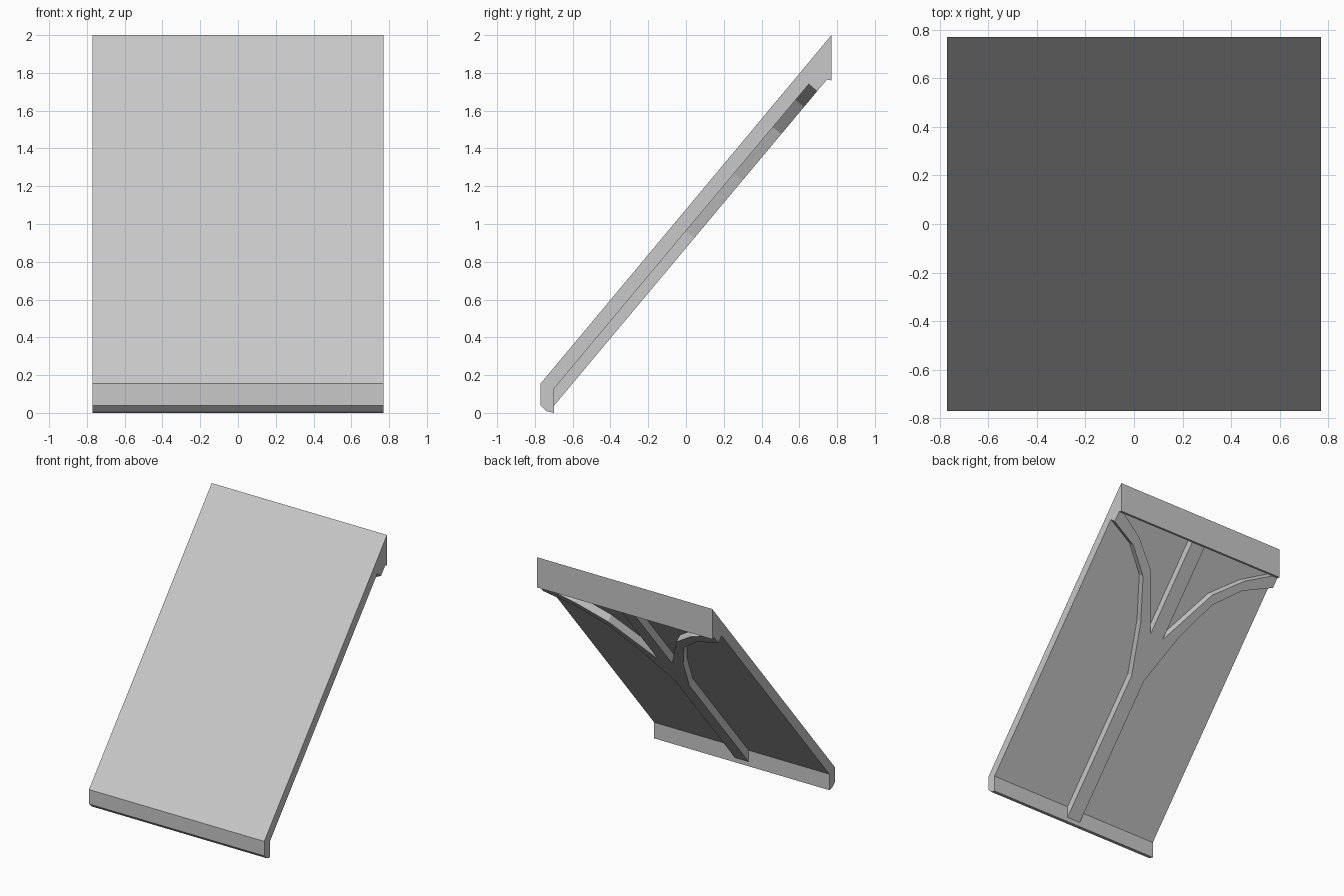
import bpy, bmesh
from mathutils import Vector

cube = bpy.data.objects.get("Cube")
if cube:
    bpy.data.objects.remove(cube, do_unlink=True)

HALF = 0.77          # half width of the panel
SLOPE = 1.195        # rise of the underside
DEPTH = 0.058        # beam depth below the underside
SINK = 0.01          # beam overlap into the panel


def underside(y):
    return 0.127 + (y + 0.70) * SLOPE


grey = bpy.data.materials.new("light_grey")
grey.use_nodes = True
colour = (0.58, 0.58, 0.58, 1)
grey.diffuse_color = colour
grey.node_tree.nodes["Principled BSDF"].inputs["Base Color"].default_value = colour


def prism(name, points, shift):
    """Extrude a planar outline by a vector into a closed solid."""
    bm = bmesh.new()
    face = bm.faces.new([bm.verts.new(p) for p in points])
    out = bmesh.ops.extrude_face_region(bm, geom=[face], use_keep_orig=True)
    moved = [v for v in out["geom"] if isinstance(v, bmesh.types.BMVert)]
    bmesh.ops.translate(bm, verts=moved, vec=shift)
    bmesh.ops.recalc_face_normals(bm, faces=bm.faces)
    mesh = bpy.data.meshes.new(name)
    bm.to_mesh(mesh)
    bm.free()
    mesh.materials.append(grey)
    obj = bpy.data.objects.new(name, mesh)
    bpy.context.collection.objects.link(obj)
    return obj


# Sloping panel with a front lip and a back lip, side profile in y and z
profile = [(-0.77, 0.155), (-0.77, 0.04), (-0.74, 0.01), (-0.70, 0.0),
           (-0.70, underside(-0.70)), (0.715, underside(0.715)),
           (0.72, 1.785), (0.745, 1.765), (0.77, 1.76), (0.77, 2.0)]
prism("sloping_panel", [(-HALF, y, z) for y, z in profile], Vector((2 * HALF, 0, 0)))

# Branching support beam: one half of its plan outline, mirrored
half = [(0.06, -0.76), (0.06, 0.0), (0.185, 0.255), (0.335, 0.46),
        (0.53, 0.58), (HALF, 0.65), (HALF, 0.72), (0.51, 0.625),
        (0.30, 0.505), (0.06, 0.217), (0.06, 0.72)]
outline = half + [(-x, y) for x, y in reversed(half)]
down = Vector((0, SLOPE, -1)).normalized()
base = [Vector((x, y, underside(y))) - down * SINK for x, y in outline]
prism("support_beam", base, down * (DEPTH + SINK))
